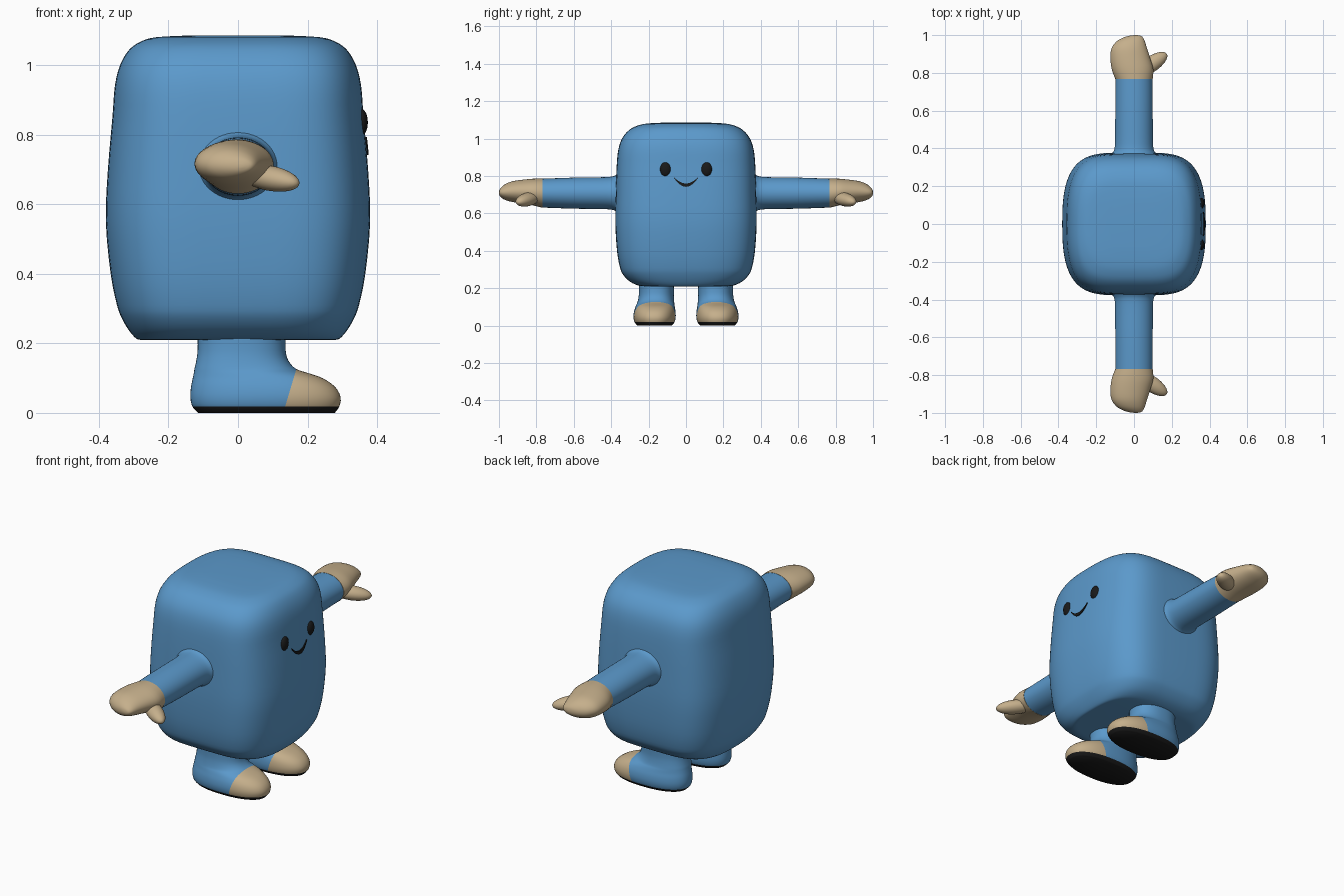
import bpy, bmesh, math
from mathutils import Vector, Matrix

if "Cube" in bpy.data.objects:
    bpy.data.objects.remove(bpy.data.objects["Cube"])


def material(name, rgb):
    m = bpy.data.materials.new(name)
    m.diffuse_color = (*rgb, 1)
    m.use_nodes = True
    m.node_tree.nodes["Principled BSDF"].inputs["Base Color"].default_value = m.diffuse_color
    return m


BLUE = material("body blue", (0.105, 0.32, 0.60))
TAN = material("tan", (0.56, 0.43, 0.26))
BLACK = material("black", (0.010, 0.010, 0.010))


def smooth_levels(rows, n=3):
    """Catmull-Rom interpolation through the rows of a section table."""
    out = []
    for i in range(len(rows) - 1):
        quad = [rows[max(i - 1, 0)], rows[i], rows[i + 1], rows[min(i + 2, len(rows) - 1)]]
        for k in range(n):
            t = k / n
            out.append([0.5 * (2 * b + (c - a) * t + (2 * a - 5 * b + 4 * c - d) * t * t
                               + (3 * b - a - 3 * c + d) * t ** 3) for a, b, c, d in zip(*quad)])
    return out + [list(rows[-1])]


def oval(a, b, p=2.0, q=2.0, n=48):
    """Rounded outline |u/a|^p + |v/b|^q = 1."""
    pts = []
    for i in range(n):
        c, s = math.cos(2 * math.pi * i / n), math.sin(2 * math.pi * i / n)
        pts.append((a * math.copysign(abs(c) ** (2 / p), c), b * math.copysign(abs(s) ** (2 / q), s)))
    return pts


def finish(bm, name, mats, angle=50):
    bmesh.ops.recalc_face_normals(bm, faces=bm.faces)
    me = bpy.data.meshes.new(name)
    bm.to_mesh(me)
    bm.free()
    for m in mats:
        me.materials.append(m)
    ob = bpy.data.objects.new(name, me)
    bpy.context.collection.objects.link(ob)
    bpy.ops.object.select_all(action='DESELECT')
    ob.select_set(True)
    bpy.context.view_layer.objects.active = ob
    bpy.ops.object.shade_smooth_by_angle(angle=math.radians(angle))
    return ob


def loft(rings):
    bm = bmesh.new()
    vs = [[bm.verts.new(p) for p in ring] for ring in rings]
    n = len(vs[0])
    for r0, r1 in zip(vs, vs[1:]):
        for i in range(n):
            bm.faces.new((r0[i], r0[(i + 1) % n], r1[(i + 1) % n], r1[i]))
    bm.faces.new(vs[0])
    bm.faces.new(vs[-1])
    return bm


# Body: stacked rounded-square sections (z, half x, half y)
P, Q = 4.3, 2.7
BODY = smooth_levels([
    (0.21, 0.28, 0.22), (0.214, 0.293, 0.255), (0.235, 0.312, 0.30), (0.27, 0.333, 0.335),
    (0.31, 0.348, 0.353), (0.40, 0.366, 0.369), (0.55, 0.38, 0.378), (0.70, 0.374, 0.376),
    (0.85, 0.361, 0.371), (0.94, 0.354, 0.362), (1.0, 0.339, 0.342), (1.045, 0.312, 0.305),
    (1.068, 0.278, 0.262), (1.08, 0.235, 0.21), (1.085, 0.14, 0.12)])
finish(loft([[(x, y, z) for x, y in oval(a, b, P, Q, 96)] for z, a, b in BODY]), "body", [BLUE])


def face_x(y, z):
    """x of the body's face side at a given y and z."""
    for (z0, a0, b0), (z1, a1, b1) in zip(BODY, BODY[1:]):
        if z0 <= z <= z1:
            t = (z - z0) / (z1 - z0)
            a, b = a0 + (a1 - a0) * t, b0 + (b1 - b0) * t
            return a * (1 - abs(y / b) ** Q) ** (1 / P)


# Smile: thin crescent following the face
rings = []
for i in range(25):
    t = -1 + i / 12
    y = 0.064 * t
    lo, hi = 0.742 + 0.047 * t * t, 0.760 + 0.033 * t * t
    rings.append([(face_x(y, z) + d, y, z) for z, d in
                  ((lo, -0.003), (lo, 0.005), (hi, 0.005), (hi, -0.003))])
finish(loft(rings), "smile", [BLACK], 30)


def ellipsoid(name, mat, matrix):
    bm = bmesh.new()
    bmesh.ops.create_uvsphere(bm, u_segments=32, v_segments=20, radius=1, matrix=matrix)
    return finish(bm, name, [mat])


ARM = smooth_levels([(0.35, 0.125, 0.112), (0.378, 0.111, 0.095), (0.40, 0.103, 0.088),
                     (0.45, 0.100, 0.085), (0.60, 0.099, 0.083), (0.77, 0.097, 0.077)])
# Hand sections (y, centre x, centre z, half x, half z)
HAND = smooth_levels([
    (0.768, 0, 0.708, 0.099, 0.078), (0.82, -0.008, 0.714, 0.110, 0.071),
    (0.88, -0.020, 0.716, 0.105, 0.063), (0.93, -0.025, 0.716, 0.094, 0.055),
    (0.965, -0.018, 0.714, 0.076, 0.043), (0.985, -0.006, 0.712, 0.055, 0.030),
    (0.996, 0.005, 0.711, 0.032, 0.017), (1.0, 0.01, 0.71, 0.006, 0.004)])
# Leg and foot sections (z, back x, front x, centre y, half y)
LEG = smooth_levels([
    (0.0, -0.115, 0.278, 0.168, 0.092), (0.018, -0.131, 0.291, 0.168, 0.107),
    (0.045, -0.137, 0.295, 0.168, 0.113), (0.075, -0.135, 0.279, 0.167, 0.111),
    (0.10, -0.130, 0.243, 0.165, 0.105), (0.115, -0.127, 0.200, 0.163, 0.101),
    (0.127, -0.125, 0.166, 0.161, 0.098), (0.15, -0.120, 0.145, 0.159, 0.095),
    (0.18, -0.116, 0.137, 0.158, 0.093), (0.23, -0.116, 0.137, 0.158, 0.094)])

for side, s in (("left", 1), ("right", -1)):
    # Eye
    ex = face_x(0.11, 0.835)
    ellipsoid(side + "_eye", BLACK, Matrix.Translation((ex - 0.004, s * 0.11, 0.835))
              @ Matrix.Diagonal((0.018, 0.029, 0.038, 1)))

    # Arm
    finish(loft([[(x, s * y, 0.708 + z) for x, z in oval(a, b)] for y, a, b in ARM]),
           side + "_arm", [BLUE])

    # Hand and thumb
    finish(loft([[(cx + x, s * y, cz + z) for x, z in oval(a, b)] for y, cx, cz, a, b in HAND]),
           side + "_hand", [TAN])
    turn = Vector((0.82, s * 0.55, -0.16)).to_track_quat('X', 'Z').to_matrix().to_4x4()
    ellipsoid(side + "_thumb", TAN, Matrix.Translation((0.09, s * 0.845, 0.675)) @ turn
              @ Matrix.Diagonal((0.102, 0.042, 0.036, 1)))

    # Leg with tan toe cap and black sole
    bm = loft([[((x0 + x1) / 2 + x, s * (cy + y), z)
                for x, y in oval((x1 - x0) / 2, b, 2.3, 2.3, 64)] for z, x0, x1, cy, b in LEG])
    cut_point, cut_dir = Vector((0.13, 0, 0)), Vector((1, 0, -0.3))
    bmesh.ops.bisect_plane(bm, geom=bm.verts[:] + bm.edges[:] + bm.faces[:],
                           plane_co=cut_point, plane_no=cut_dir)
    for f in bm.faces:
        c = f.calc_center_median()
        if c.z < 0.018:
            f.material_index = 2
        elif (c - cut_point).dot(cut_dir) > 0 and c.z < 0.127:
            f.material_index = 1
    finish(bm, side + "_leg", [BLUE, TAN, BLACK])
